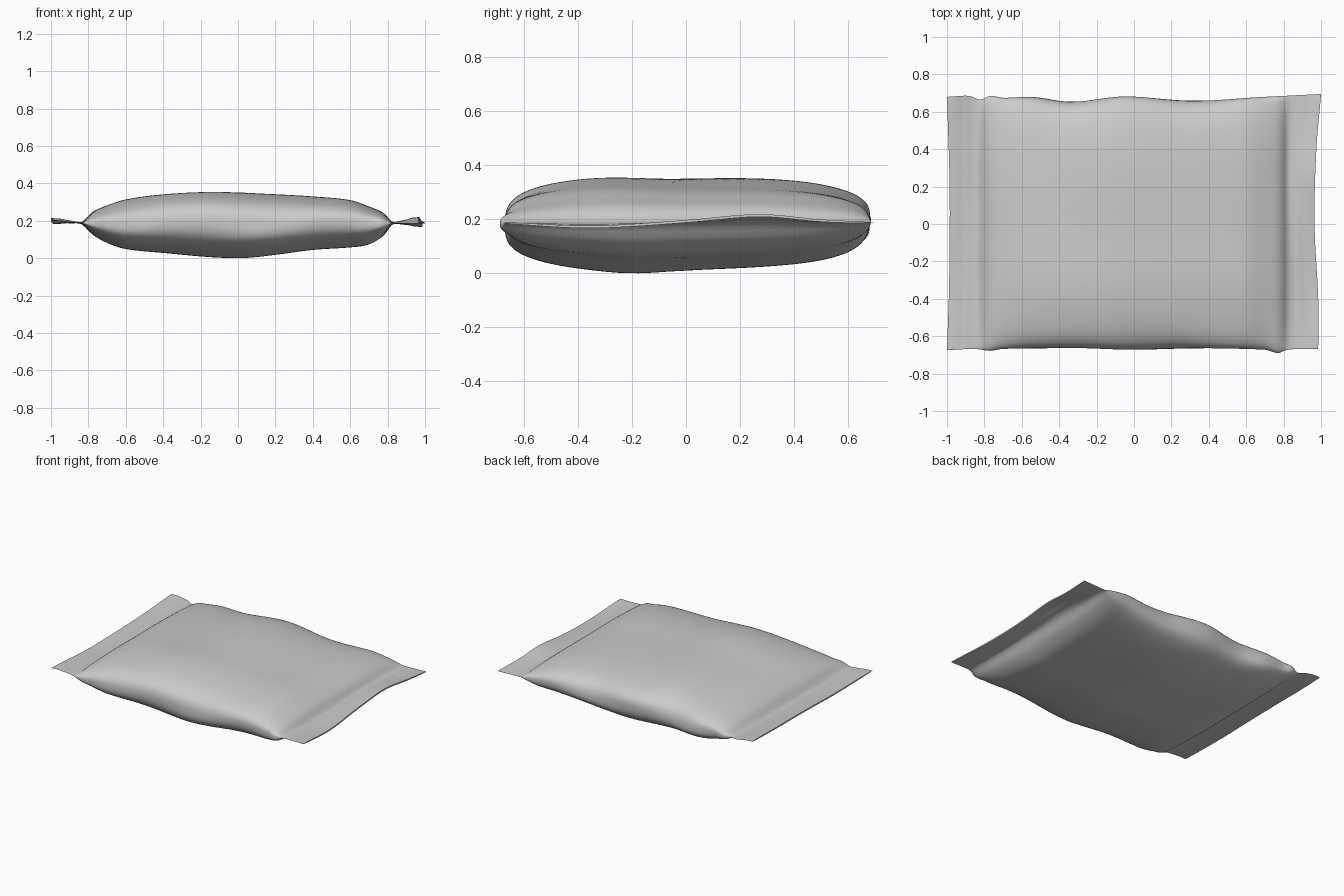
import bpy, bmesh
from math import sin, cos, pi, exp

if "Cube" in bpy.data.objects:
    bpy.data.objects.remove(bpy.data.objects["Cube"])


def curve(pts, x):
    """Smooth interpolation through (x, value) points."""
    if x <= pts[0][0]:
        return pts[0][1]
    if x >= pts[-1][0]:
        return pts[-1][1]

    def slope(i):
        a, b = max(i - 1, 0), min(i + 1, len(pts) - 1)
        return (pts[b][1] - pts[a][1]) / (pts[b][0] - pts[a][0])
    i = next(k for k in range(len(pts) - 1) if x <= pts[k + 1][0])
    (x0, v0), (x1, v1) = pts[i], pts[i + 1]
    d = x1 - x0
    t = (x - x0) / d
    return (v0 * (2*t**3 - 3*t*t + 1) + v1 * (3*t*t - 2*t**3)
            + d * slope(i) * (t**3 - 2*t*t + t) + d * slope(i + 1) * (t**3 - t*t))


# Thickness above and below the seal plane, along the bag
TOP = [(-1, .005), (-.84, .005), (-.78, .06), (-.7, .097), (-.6, .127), (-.4, .155), (-.15, .173),
       (0, .17), (.2, .157), (.4, .143), (.6, .125), (.7, .092), (.78, .055), (.83, .005), (1, .005)]
BOT = [(-1, .005), (-.84, .005), (-.78, .06), (-.7, .107), (-.6, .142), (-.4, .162), (0, .186),
       (.2, .172), (.4, .147), (.6, .13), (.7, .113), (.78, .065), (.83, .005), (1, .005)]
# Variation across the bag
TOP_Y = [(-.68, .95), (-.5, .98), (-.3, 1), (-.05, .95), (.1, .955), (.3, .95), (.68, .93)]
BOT_Y = [(-.68, .93), (-.4, .96), (-.2, 1), (0, .95), (.3, .91), (.68, .86)]
# Wavy side outlines, and the wavy ends of the two flaps
BACK = [(-1, .68), (-.88, .685), (-.82, .665), (-.77, .685), (-.7, .675), (-.55, .68),
        (-.34, .655), (-.05, .682), (.3, .66), (.7, .68), (1, .695)]
FRONT = [(-1, .675), (-.85, .668), (-.77, .678), (-.7, .668), (-.3, .665), (0, .672), (.3, .666),
         (.7, .672), (.77, .69), (.82, .672), (1, .668)]
LEFT_END = [(-.68, 1), (-.3, .988), (.2, .986), (.68, 1)]
RIGHT_END = [(-.68, .985), (-.4, .985), (0, .965), (.4, .975), (.69, 1)]
LEFT_WAVE = [(-.68, .015), (-.3, .0), (0, .004), (.4, .012), (.68, .025)]
RIGHT_WAVE = [(-.68, 0), (-.35, -.015), (0, .005), (.27, .027), (.5, .008), (.69, 0)]
Z0 = .19


def skin_point(x, a):
    c, s = cos(a), sin(a)
    half = curve(BACK if c > 0 else FRONT, x)
    yn = (1 if c > 0 else -1) * abs(c) ** .64
    y = half * yn
    up = s >= 0
    h = curve(TOP if up else BOT, x)
    if h > .006:
        h *= curve(TOP_Y if up else BOT_Y, y)
    zn = (1 if up else -1) * abs(s) ** .64
    z = h * zn
    puff = min(1, max(0, (.84 - abs(x)) / .25))
    # Soft dents along the long sides, broad wrinkles on the faces
    side = abs(yn) ** 8 * abs(zn) * puff
    y -= (1 if c > 0 else -1) * side * (.012 + .012 * sin(9 * x + (2 if up else 0) + 3 * yn))
    z += puff * .003 * sin(7 * x + 5 * y) * abs(zn)
    z += puff * abs(yn) ** 4 * (1 - abs(zn)) * .012 * sin(8 * x + 2 * yn)
    # Flaps
    f = max(0, (abs(x) - .82) / .18)
    end = curve(LEFT_END if x < 0 else RIGHT_END, y)
    z += curve(LEFT_WAVE if x < 0 else RIGHT_WAVE, y) * min(1, f * 1.3)
    if f > 0:
        x = (1 if x > 0 else -1) * (.82 + f * (end - .82))
    return x, y, Z0 + z


# Pillow bag: closed cross-sections lofted along x
N, M = 128, 110
bm = bmesh.new()
rings = []
for i in range(M + 1):
    t = -1 + 2 * i / M
    x = t + .06 * sin(pi * t)
    rings.append([bm.verts.new(skin_point(x, 2 * pi * (j + .5) / N)) for j in range(N)])
for r, q in zip(rings, rings[1:]):
    for j in range(N):
        k = (j + 1) % N
        bm.faces.new((r[j], r[k], q[k], q[j]))
# Flat flap ends
for r in (rings[0], rings[-1]):
    for j in range(N // 2 - 1):
        a, b, c, d = r[j], r[j + 1], r[N - 2 - j], r[N - 1 - j]
        bm.faces.new((a, b, c, d))
bmesh.ops.recalc_face_normals(bm, faces=bm.faces)
# Rest on the ground
low = min(v.co.z for v in bm.verts)
bmesh.ops.translate(bm, verts=bm.verts, vec=(0, 0, -low))
mesh = bpy.data.meshes.new("pillow_bag")
bm.to_mesh(mesh)
bm.free()
bag = bpy.data.objects.new("pillow_bag", mesh)
bpy.context.collection.objects.link(bag)
bpy.context.view_layer.objects.active = bag
bag.select_set(True)
bpy.ops.object.shade_smooth_by_angle(angle=1.0)
